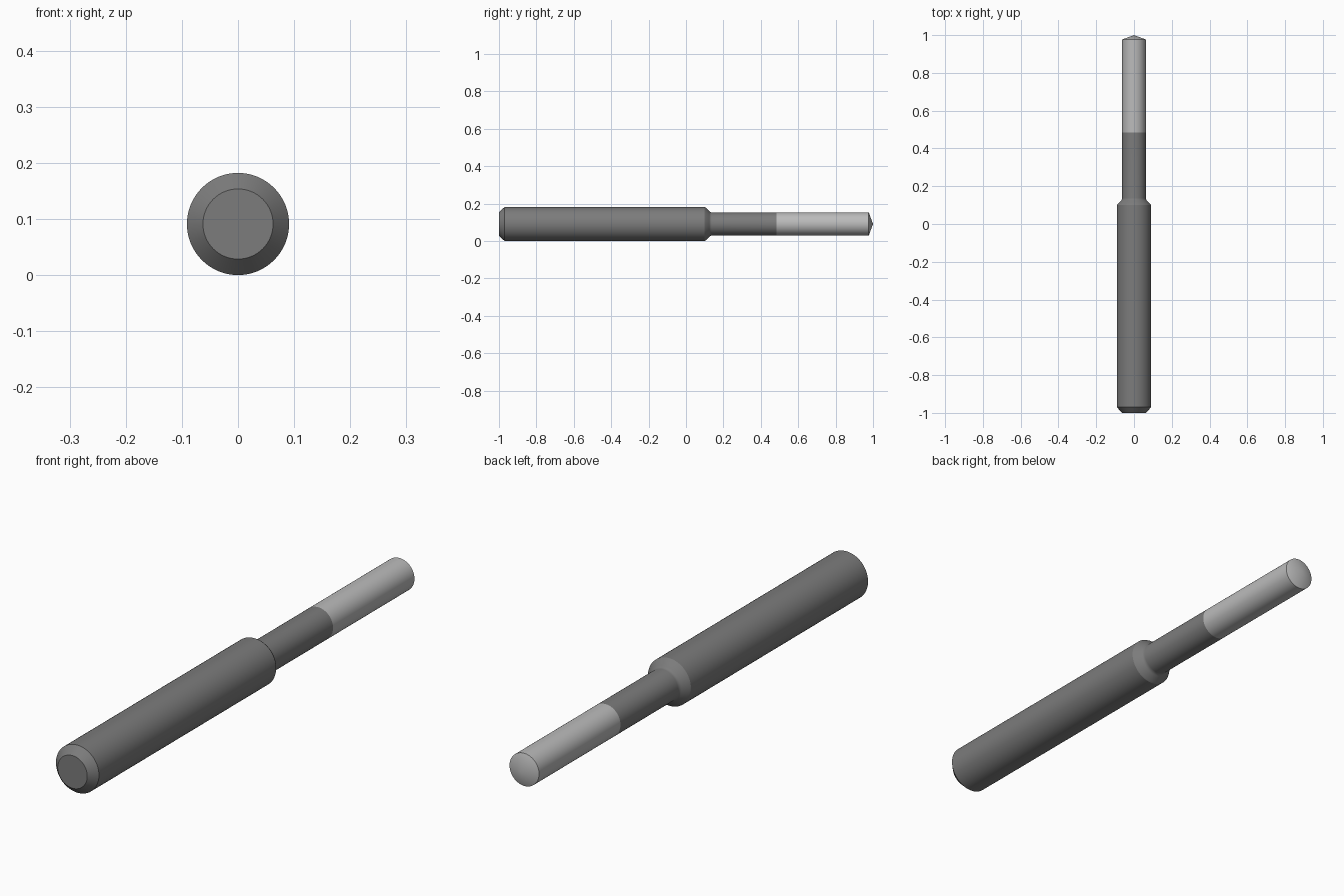
import bpy, bmesh, math

if "Cube" in bpy.data.objects:
    bpy.data.objects.remove(bpy.data.objects["Cube"])

SIDES = 64
R, r, CZ = 0.091, 0.0625, 0.091   # shank radius, neck radius, axis height


def grey(name, v):
    m = bpy.data.materials.new(name)
    m.diffuse_color = (v, v, v, 1)
    m.use_nodes = True
    m.node_tree.nodes["Principled BSDF"].inputs["Base Color"].default_value = m.diffuse_color
    return m


def lathe(name, profile, mat):
    """Revolve (radius, y) points around the y axis; radius 0 makes a pole."""
    bm = bmesh.new()
    vs = [bm.verts.new((rad, y, 0)) for rad, y in profile]
    es = [bm.edges.new(p) for p in zip(vs, vs[1:])]
    bmesh.ops.spin(bm, geom=vs + es, cent=(0, 0, 0), axis=(0, 1, 0),
                   angle=math.tau, steps=SIDES)
    bmesh.ops.remove_doubles(bm, verts=bm.verts, dist=1e-5)
    bmesh.ops.recalc_face_normals(bm, faces=bm.faces)
    me = bpy.data.meshes.new(name)
    bm.to_mesh(me)
    bm.free()
    ob = bpy.data.objects.new(name, me)
    ob.location.z = CZ
    me.materials.append(mat)
    bpy.context.collection.objects.link(ob)
    bpy.ops.object.select_all(action='DESELECT')
    ob.select_set(True)
    bpy.context.view_layer.objects.active = ob
    bpy.ops.object.shade_smooth_by_angle(angle=math.radians(30))
    return ob


dark = grey("dark_steel", 0.2)
light = grey("light_steel", 0.5)

# Concave fillet running from the shoulder into the neck
F = 0.018
fillet = [(r + F - F * math.sin(a), 0.138 - F * math.cos(a))
          for a in (math.radians(d) for d in range(40, 91, 10))]

# Shank with chamfered rear end, sloping shoulder and neck
lathe("shank_and_neck",
      [(0, -1), (0.0625, -1), (R, -0.97), (R, 0.10), (R - 0.003, 0.105)]
      + fillet + [(r, 0.485), (0, 0.485)], dark)

# Lighter cutting end with a shallow cone point
lathe("cutting_tip", [(0, 0.485), (r, 0.485), (r, 0.977), (0, 1)], light)
